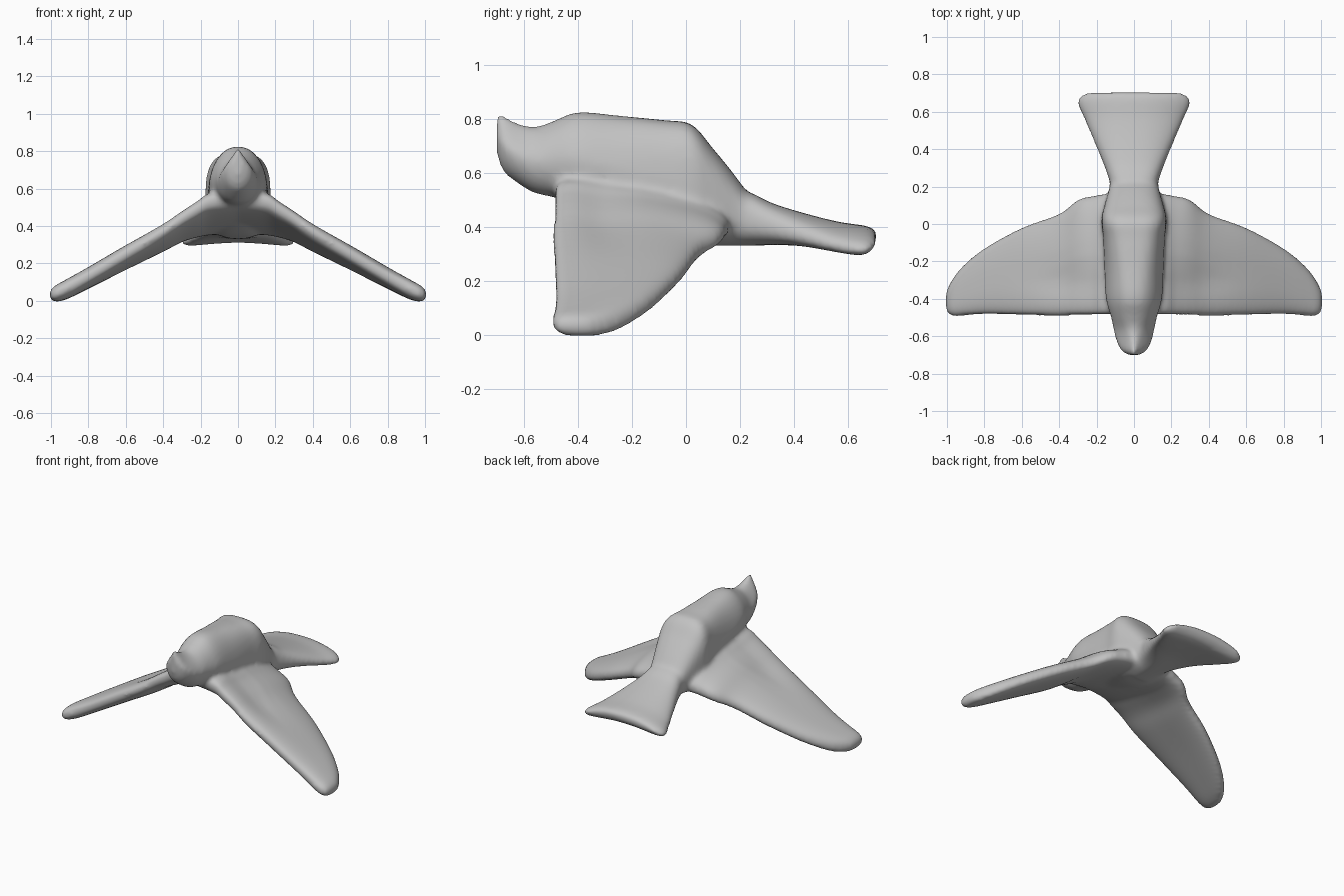
import bpy, bmesh, math

if "Cube" in bpy.data.objects:
    bpy.data.objects.remove(bpy.data.objects["Cube"])

SIDES = 40
bm = bmesh.new()


def spow(v, e):
    return math.copysign(abs(v) ** e, v)


def loft(rings):
    """Skin a list of equal rings into a closed solid."""
    vr = [[bm.verts.new(p) for p in r] for r in rings]
    for a, b in zip(vr, vr[1:]):
        for i in range(SIDES):
            j = (i + 1) % SIDES
            bm.faces.new((a[i], a[j], b[j], b[i]))
    bm.faces.new(vr[0])
    bm.faces.new(vr[-1])


def outline(power):
    """Unit rounded outline; a power of 2 is a circle, higher is boxier."""
    for i in range(SIDES):
        a = 2 * math.pi * i / SIDES
        yield spow(math.cos(a), 2 / power), spow(math.sin(a), 2 / power)


def resample(rows, steps=5):
    """Interpolate smoothly between section rows."""
    out = []
    for k in range(len(rows) - 1):
        p0, p1, p2, p3 = (rows[min(max(k + d, 0), len(rows) - 1)] for d in (-1, 0, 1, 2))
        for s in range(steps):
            t = s / steps
            out.append([b + 0.5 * t * (c - a + t * (2*a - 5*b + 4*c - d + t * (3*(b - c) + d - a)))
                        for a, b, c, d in zip(p0, p1, p2, p3)])
    return out + [list(rows[-1])]


# Head and body: y, half width, bottom, top, upper taper, boxiness
body = [(-0.70, 0.03, 0.67, 0.815, 0.5, 2), (-0.675, 0.07, 0.605, 0.815, 0.7, 2),
        (-0.62, 0.097, 0.56, 0.785, 0.55, 2), (-0.56, 0.11, 0.525, 0.77, 0.3, 2.1),
        (-0.49, 0.125, 0.51, 0.792, 0.15, 2.2), (-0.40, 0.15, 0.48, 0.825, 0.22, 2.3),
        (-0.25, 0.158, 0.42, 0.812, 0.18, 2.6), (-0.08, 0.165, 0.36, 0.795, 0.08, 3),
        (0.02, 0.175, 0.34, 0.78, 0.02, 3.2), (0.10, 0.158, 0.335, 0.69, 0, 3),
        (0.17, 0.138, 0.335, 0.605, 0, 2.6), (0.24, 0.122, 0.34, 0.51, 0, 2.3)]
loft([[(w * c * (1 - tp * max(0, s)), y, (lo + hi) / 2 + s * (hi - lo) / 2)
       for c, s in outline(p)] for y, w, lo, hi, tp, p in resample(body)])

# Fanned tail: y, half width, centre height, half thickness, droop of the sides
tail = [(0.08, 0.12, 0.43, 0.10, 0), (0.20, 0.125, 0.43, 0.10, -0.01),
        (0.30, 0.155, 0.41, 0.078, 0.0), (0.42, 0.205, 0.392, 0.06, 0.02),
        (0.55, 0.262, 0.37, 0.05, 0.038), (0.64, 0.302, 0.359, 0.048, 0.045),
        (0.675, 0.295, 0.357, 0.042, 0.042), (0.70, 0.265, 0.36, 0.022, 0.03)]
loft([[(w * c, y + 0.25 * h * s, z + h * s - d * c * c) for c, s in outline(2.6)]
      for y, w, z, h, d in resample(tail)])

# Wings: x, leading y, trailing y, leading z, trailing z, half thickness
wing = [(0.0, -0.48, 0.16, 0.54, 0.40, 0.07), (0.15, -0.485, 0.16, 0.53, 0.40, 0.08),
        (0.22, -0.487, 0.15, 0.49, 0.385, 0.073), (0.30, -0.488, 0.13, 0.44, 0.36, 0.068),
        (0.40, -0.492, 0.055, 0.37, 0.31, 0.066), (0.60, -0.488, -0.02, 0.25, 0.215, 0.062),
        (0.80, -0.483, -0.13, 0.13, 0.115, 0.057), (0.92, -0.492, -0.23, 0.064, 0.057, 0.053),
        (0.98, -0.49, -0.31, 0.04, 0.036, 0.042), (1.007, -0.46, -0.37, 0.034, 0.034, 0.02)]
for side in (-1, 1):
    rings = []
    for x, yl, yt, zl, zt, h in resample(wing):
        ring = []
        for c, s in outline(2.8):
            y = (yl + yt) / 2 + c * (yt - yl) / 2
            z = (zl + zt) / 2 + c * (zt - zl) / 2 + s * h
            if s > 0:  # shallow trough behind the leading edge
                z -= 0.022 * math.exp(-((y + 0.31) / 0.09) ** 2 - ((x - 0.33) / 0.2) ** 2)
            ring.append((side * x, y, z))
        rings.append(ring)
    loft(rings)

bmesh.ops.recalc_face_normals(bm, faces=bm.faces)
mesh = bpy.data.meshes.new("bird")
bm.to_mesh(mesh)
bm.free()
bird = bpy.data.objects.new("bird", mesh)
bpy.context.collection.objects.link(bird)

grey = bpy.data.materials.new("clay grey")
grey.diffuse_color = (0.54, 0.54, 0.54, 1)
grey.use_nodes = True
grey.node_tree.nodes["Principled BSDF"].inputs["Base Color"].default_value = grey.diffuse_color
mesh.materials.append(grey)

# Fuse the parts and soften the joints
remesh = bird.modifiers.new("fuse", 'REMESH')
remesh.mode = 'VOXEL'
remesh.voxel_size = 0.014
remesh.use_smooth_shade = True
soften = bird.modifiers.new("soften", 'SMOOTH')
soften.factor = 0.5
soften.iterations = 10
